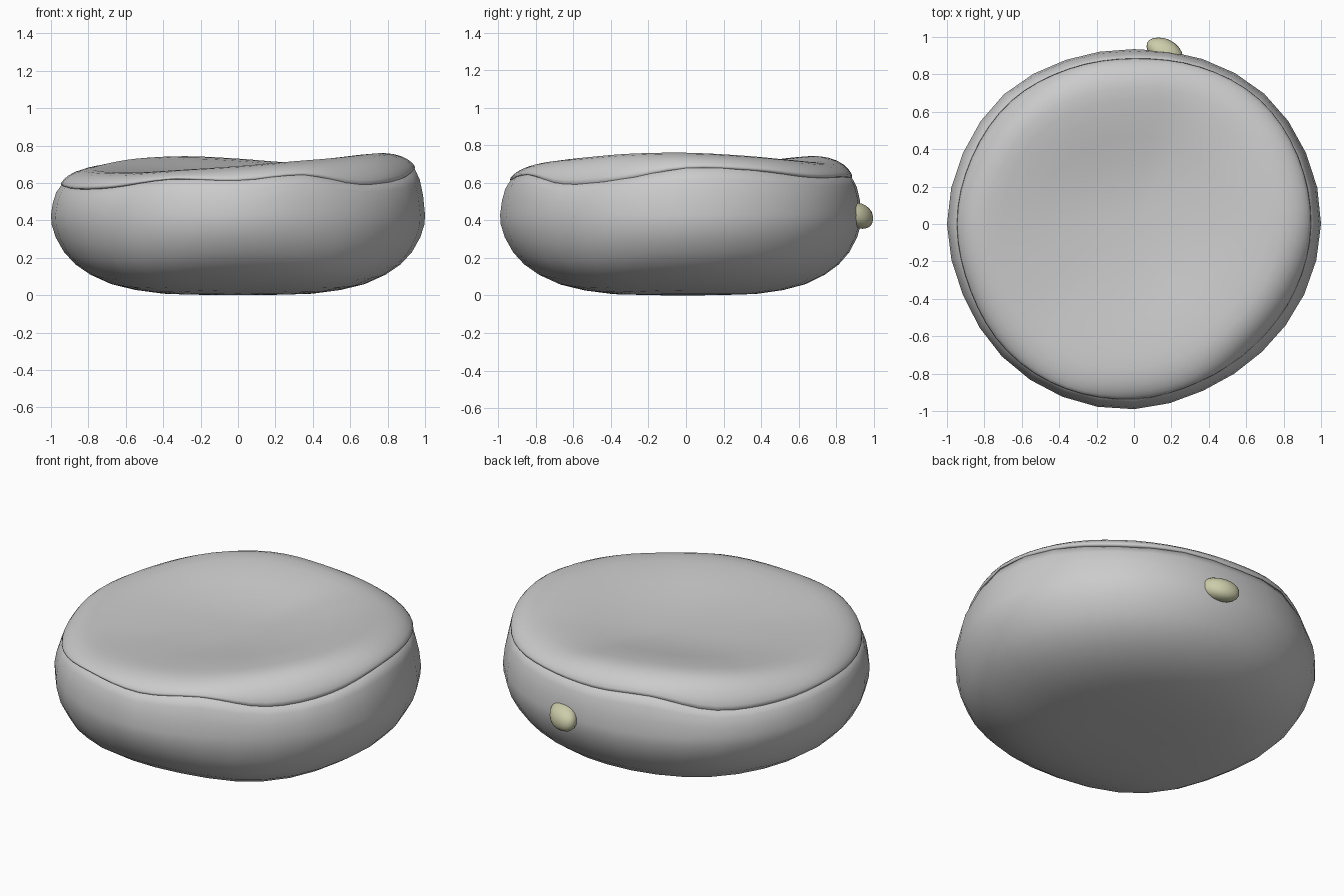
import bpy, bmesh, math
from mathutils import Vector

if "Cube" in bpy.data.objects:
    bpy.data.objects.remove(bpy.data.objects["Cube"])

# Outline radius, seam height and rim crest height every 22.5 degrees from +x
RADIUS = [1.0, .995, .985, .955, .935, .95, .982, .99, 1.0, .99, 1.0, 1.0, .99, .965, .967, .985]
SEAM = [.68, .67, .635, .635, .63, .645, .58, .575, .59, .572, .58, .622, .615, .645, .595, .62]
CREST = [.76, .745, .722, .71, .73, .743, .73, .70, .675, .66, .655, .67, .69, .715, .735, .755]
CENTRE = .65


def around(table, a):
    """Smooth periodic interpolation of a table over a full turn."""
    n = len(table)
    t = (a / math.tau * n) % n
    i = int(t)
    f = t - i
    p0, p1, p2, p3 = (table[(i + k) % n] for k in (-1, 0, 1, 2))
    return p1 + .5 * f * (p2 - p0 + f * (2*p0 - 5*p1 + 4*p2 - p3 + f * (3*(p1 - p2) + p3 - p0)))


def lathe(name, segs, rings, ring_fn, z_start, z_end):
    """Closed skin of rings; ring_fn(ring, angle) gives radius factor and z."""
    bm = bmesh.new()
    loops = []
    for ring in rings:
        loop = []
        for s in range(segs):
            a = math.tau * s / segs
            k, z = ring_fn(ring, a)
            r = k * around(RADIUS, a)
            loop.append(bm.verts.new((r * math.cos(a), r * math.sin(a), z)))
        loops.append(loop)
    for lo, hi in zip(loops, loops[1:]):
        for s in range(segs):
            t = (s + 1) % segs
            bm.faces.new((lo[s], lo[t], hi[t], hi[s]))
    for loop, z in ((loops[0], z_start), (loops[-1], z_end)):
        c = bm.verts.new((0, 0, z))
        for s in range(segs):
            bm.faces.new((c, loop[s], loop[(s + 1) % segs]))
    bmesh.ops.recalc_face_normals(bm, faces=bm.faces)
    return finish(name, bm)


def finish(name, bm):
    me = bpy.data.meshes.new(name)
    bm.to_mesh(me)
    bm.free()
    for p in me.polygons:
        p.use_smooth = True
    ob = bpy.data.objects.new(name, me)
    bpy.context.collection.objects.link(ob)
    return ob


# Rounded lower body: fixed belly rings, then rings blended up to the seam
body_rings = [(.2, .002, 0), (.4, .008, 0), (.55, .028, 0), (.68, .06, 0), (.79, .11, 0),
              (.87, .165, 0), (.93, .23, 0), (.975, .31, 0), (.997, .38, 0), (1.0, .43, 0),
              (.99, .43, .4), (.972, .43, .75), (.943, .43, 1.0), (.85, .43, 1.0), (.5, .43, .9)]


def body_ring(ring, a):
    k, z, f = ring
    # The two front corners are fuller underneath
    if math.sin(a) < 0 and f == 0:
        z -= .4 * math.sin(2 * a) ** 2 * z * (1 - z / .43)
    return k, z + f * (around(SEAM, a) - z)


lathe("lower_body", 32, body_rings, body_ring, 0, .56)

# Dished top layer: (radius factor, seam-to-crest blend, crest-to-centre blend)
cap_rings = [(.86, -.1, 0), (.935, -.08, 0), (.947, 0, 0), (.944, .15, 0), (.93, .36, 0), (.905, .6, 0),
             (.87, .8, 0), (.83, .93, 0), (.78, 1, .0), (.71, 1, .05), (.62, 1, .16),
             (.5, 1, .42), (.36, 1, .72), (.2, 1, .94), (.08, 1, .99)]


def cap_ring(ring, a):
    k, up, inn = ring
    # The layer reaches further out towards back right and front left
    k *= 1 + .014 * max(0, math.sin(2 * a)) ** 2
    seam, crest = around(SEAM, a), around(CREST, a)
    z = seam + up * (crest - seam)
    return k, z + inn * (CENTRE - z)


lathe("top_layer", 64, cap_rings, cap_ring, .6, CENTRE)

# Small pebble on the back
bm = bmesh.new()
bmesh.ops.create_icosphere(bm, subdivisions=3, radius=1)
for v in bm.verts:
    x, y, z = (math.copysign(abs(c) ** .92, c) for c in v.co)
    v.co = Vector((.165 + .09 * x - .035 * y, .92 + .077 * y, .425 + .068 * z - .015 * y))
pebble = finish("pebble", bm)
mat = bpy.data.materials.new("pale_olive")
mat.diffuse_color = (.60, .60, .40, 1)
mat.use_nodes = True
mat.node_tree.nodes["Principled BSDF"].inputs["Base Color"].default_value = mat.diffuse_color
pebble.data.materials.append(mat)
